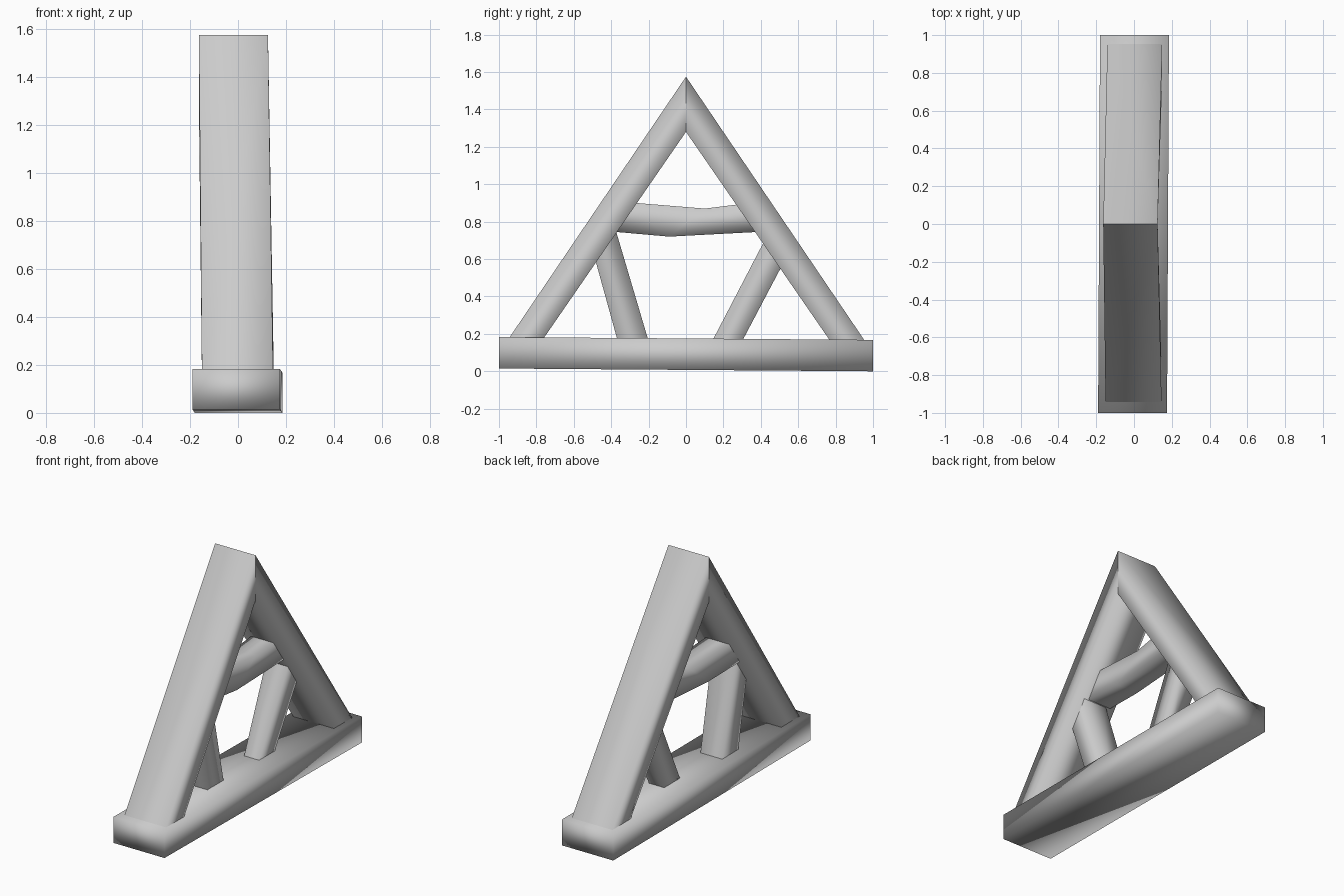
import bpy
import bmesh

cube = bpy.data.objects.get("Cube")
if cube:
    bpy.data.objects.remove(cube, do_unlink=True)

grey = bpy.data.materials.new("plain grey")
grey.use_nodes = True
colour = (0.6, 0.6, 0.6, 1)
grey.diffuse_color = colour
grey.node_tree.nodes["Principled BSDF"].inputs["Base Color"].default_value = colour


def beam(name, sections, capped=False):
    """Four-sided beam; each section is (x min, x max, outer (y, z), inner (y, z))."""
    bm = bmesh.new()
    rings = []
    for x0, x1, outer, inner in sections:
        corners = ((x0, *outer), (x1, *outer), (x1, *inner), (x0, *inner))
        rings.append([bm.verts.new(c) for c in corners])
    for a, b in zip(rings, rings[1:]):
        for i in range(4):
            j = (i + 1) % 4
            bm.faces.new((a[i], a[j], b[j], b[i]))
    if capped:
        bm.faces.new(rings[0])
        bm.faces.new(rings[-1])
    bmesh.ops.recalc_face_normals(bm, faces=bm.faces)
    for face in bm.faces:
        face.smooth = True
    mesh = bpy.data.meshes.new(name)
    bm.to_mesh(mesh)
    bm.free()
    mesh.materials.append(grey)
    obj = bpy.data.objects.new(name, mesh)
    bpy.context.collection.objects.link(obj)
    return obj


# Bottom tie beam, slightly skewed
beam("tie_beam", [(-0.19, 0.175, (-1, 0.183), (-1, 0.015)),
                  (-0.18, 0.185, (1, 0.168), (1, 0.0))], capped=True)

# Two rafters, mitred together at the ridge
for name, side, x0, x1 in (("front_rafter", -1, -0.15, 0.147),
                           ("back_rafter", 1, -0.14, 0.15)):
    beam(name, [(x0, x1, (side * 0.985, 0.12), (side * 0.80, 0.12)),
                (-0.163, 0.125, (0, 1.575), (0, 1.28))])

# Crooked collar between the rafters
beam("collar_beam", [(-0.13, 0.04, (-0.33, 0.905), (-0.43, 0.75)),
                     (-0.10, 0.055, (0.10, 0.87), (-0.09, 0.72)),
                     (-0.09, 0.07, (0.34, 0.90), (0.44, 0.748))])

# Leaning struts
beam("front_strut", [(-0.12, 0.035, (-0.348, 0.10), (-0.182, 0.10)),
                     (-0.09, 0.08, (-0.50, 0.65), (-0.395, 0.82))])
beam("back_strut", [(-0.055, 0.045, (0.268, 0.10), (0.108, 0.10)),
                    (-0.09, 0.07, (0.55, 0.635), (0.45, 0.757))])
